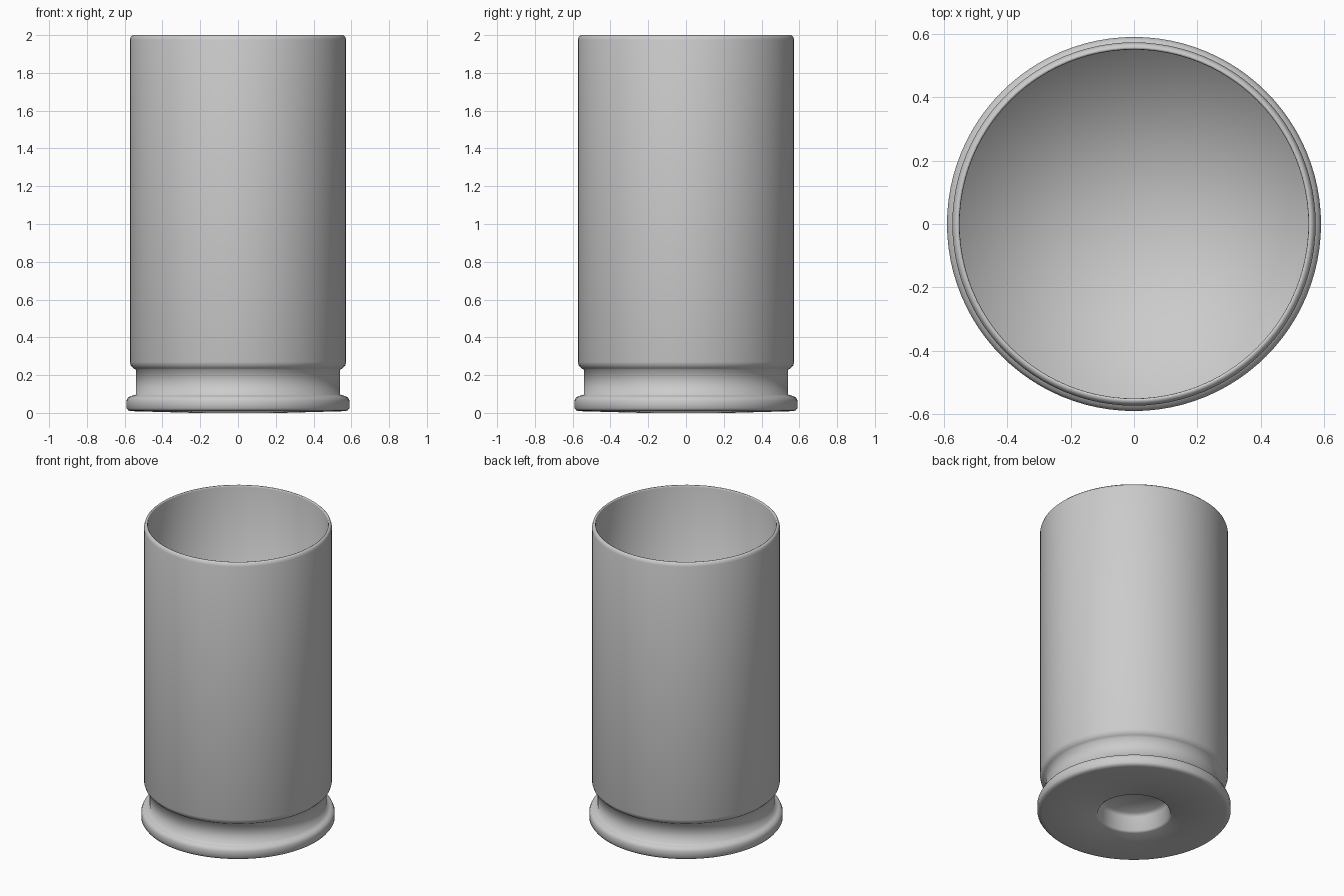
import bpy, bmesh, math

if "Cube" in bpy.data.objects:
    bpy.data.objects.remove(bpy.data.objects["Cube"])

SEGMENTS = 96

def lathe(name, profile):
    """Revolve an (r, z) profile about z; end points on the axis are welded."""
    bm = bmesh.new()
    verts = [bm.verts.new((r, 0, z)) for r, z in profile]
    edges = [bm.edges.new(pair) for pair in zip(verts, verts[1:])]
    bmesh.ops.spin(bm, geom=verts + edges, cent=(0, 0, 0), axis=(0, 0, 1),
                   angle=2 * math.pi, steps=SEGMENTS)
    bmesh.ops.remove_doubles(bm, verts=bm.verts, dist=1e-5)
    bmesh.ops.recalc_face_normals(bm, faces=bm.faces)
    for f in bm.faces:
        f.smooth = True
    mesh = bpy.data.meshes.new(name)
    bm.to_mesh(mesh)
    bm.free()
    obj = bpy.data.objects.new(name, mesh)
    bpy.context.collection.objects.link(obj)
    return obj

# Recessed pocket in the underside
pocket = [(0, 0.12), (0.19, 0.12), (0.21, 0.10), (0.22, 0.01), (0.235, 0)]
# Slightly domed base and flared rim
rim = [(0.56, 0.009), (0.58, 0.012), (0.59, 0.025), (0.59, 0.065),
       (0.582, 0.082), (0.565, 0.09)]
# Groove and rounded shoulder
groove = [(0.54, 0.097), (0.54, 0.228), (0.555, 0.237), (0.568, 0.252)]
# Outer wall and rounded lip
wall = [(0.573, 0.27), (0.573, 1.975), (0.568, 1.991), (0.558, 2.0),
        (0.552, 1.998), (0.55, 1.99)]
# Hollow inside with a closed floor
inside = [(0.55, 0.28), (0, 0.28)]

lathe("casing", pocket + rim + groove + wall + inside)
